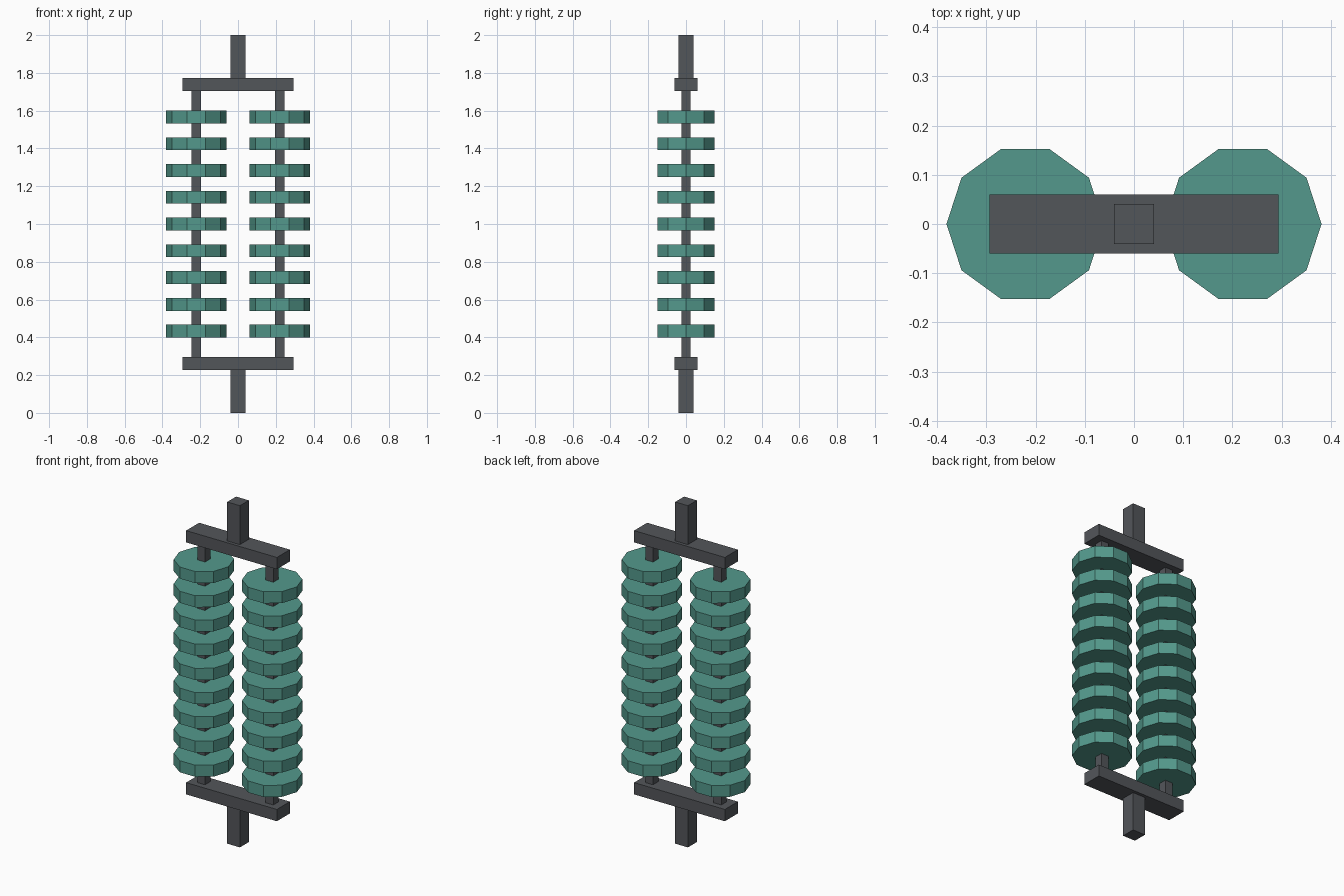
import bpy
import bmesh
from mathutils import Matrix

if "Cube" in bpy.data.objects:
    bpy.data.objects.remove(bpy.data.objects["Cube"])


def material(name, color):
    m = bpy.data.materials.new(name)
    m.diffuse_color = (*color, 1)
    m.use_nodes = True
    m.node_tree.nodes["Principled BSDF"].inputs["Base Color"].default_value = m.diffuse_color
    return m


steel = material("dark grey steel", (0.086, 0.092, 0.102))
glaze = material("green glaze", (0.088, 0.318, 0.262))


def finish(bm, name, loc, mat):
    mesh = bpy.data.meshes.new(name)
    bm.to_mesh(mesh)
    bm.free()
    mesh.materials.append(mat)
    obj = bpy.data.objects.new(name, mesh)
    obj.location = loc
    bpy.context.collection.objects.link(obj)
    return obj


def box(name, x, half_x, half_y, z0, z1):
    bm = bmesh.new()
    size = Matrix.Diagonal((2 * half_x, 2 * half_y, z1 - z0, 1))
    bmesh.ops.create_cube(bm, size=1, matrix=size)
    return finish(bm, name, (x, 0, (z0 + z1) / 2), steel)


def disc(name, x, z, radius=0.16, height=0.068):
    # ten-sided disc with a corner pointing along x
    bm = bmesh.new()
    bmesh.ops.create_cone(bm, cap_ends=True, segments=10,
                          radius1=radius, radius2=radius, depth=height)
    obj = finish(bm, name, (x, 0, z), glaze)
    # make sure a corner lies on the x axis
    if not any(abs(v.co.y) < 1e-4 for v in obj.data.vertices):
        obj.rotation_euler.z = 0.3141593
    return obj


# End posts and yoke bars
box("lower_post", 0, 0.041, 0.041, 0, 0.23)
box("lower_yoke", 0, 0.294, 0.06, 0.228, 0.297)
box("upper_yoke", 0, 0.294, 0.06, 1.703, 1.772)
box("upper_post", 0, 0.041, 0.041, 1.77, 2)

# Twin insulator strings: a rod with nine discs each
for side, x in (("left", -0.221), ("right", 0.221)):
    box(side + "_rod", x, 0.025, 0.025, 0.29, 1.71)
    for i in range(9):
        disc(f"{side}_disc_{i + 1}", x, 0.433 + i * 0.1417)
